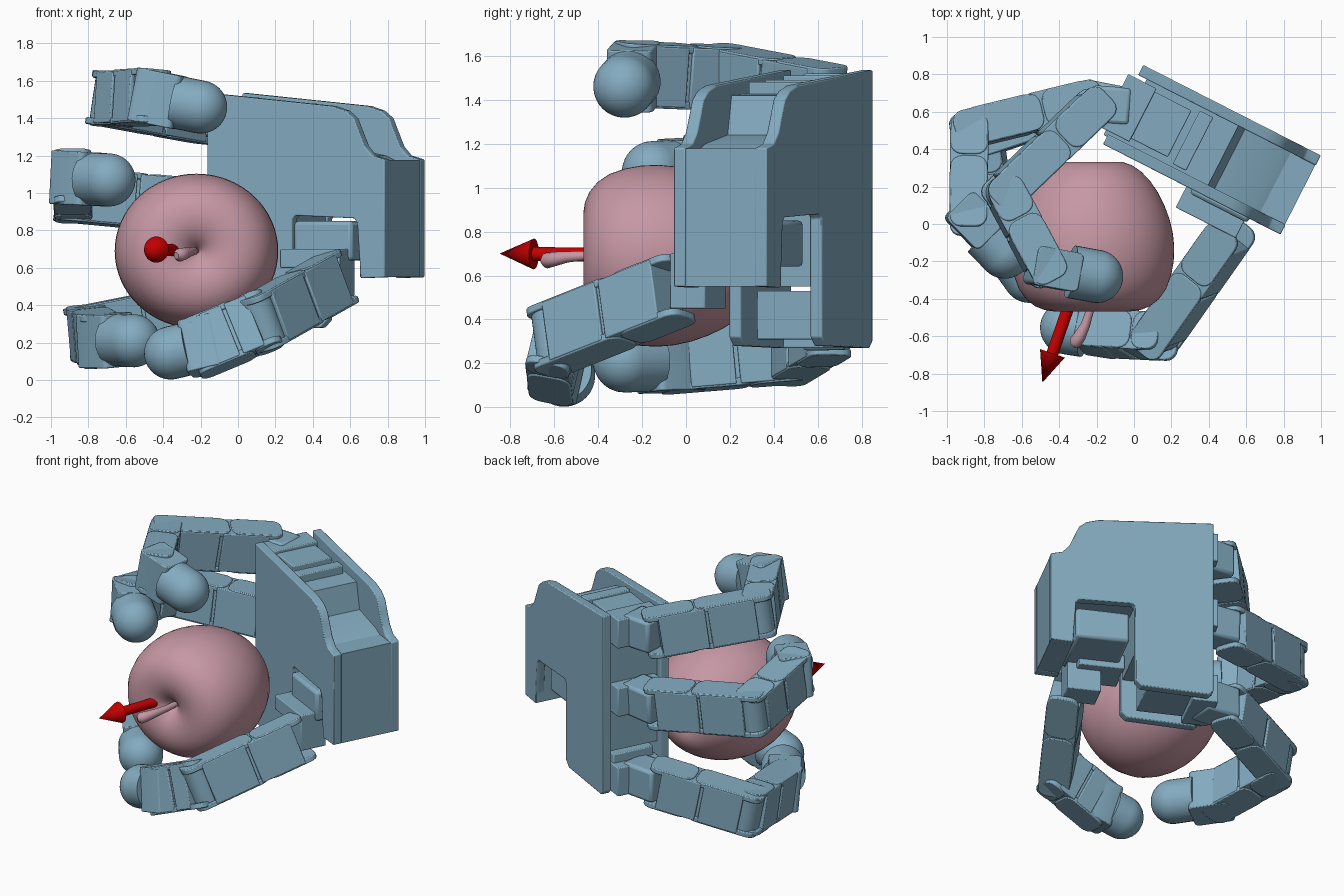
import bpy, bmesh, math
from mathutils import Vector, Matrix

if "Cube" in bpy.data.objects:
    bpy.data.objects.remove(bpy.data.objects["Cube"])


def material(name, rgb):
    m = bpy.data.materials.new(name)
    m.diffuse_color = (*rgb, 1)
    m.use_nodes = True
    m.node_tree.nodes["Principled BSDF"].inputs["Base Color"].default_value = m.diffuse_color
    return m


BLUE = material("blue_grey", (0.23, 0.41, 0.53))
PINK = material("pink", (0.56, 0.31, 0.37))
RED = material("red", (0.55, 0.0, 0.0))


def finish(name, bm, mat, mtx=Matrix(), bevel=0.0):
    bmesh.ops.recalc_face_normals(bm, faces=bm.faces)
    me = bpy.data.meshes.new(name)
    bm.to_mesh(me)
    bm.free()
    ob = bpy.data.objects.new(name, me)
    bpy.context.collection.objects.link(ob)
    ob.matrix_world = mtx
    me.materials.append(mat)
    if bevel:
        b = ob.modifiers.new("bevel", 'BEVEL')
        b.width, b.segments, b.limit_method = bevel, 2, 'ANGLE'
    bpy.context.view_layer.objects.active = ob
    ob.select_set(True)
    bpy.ops.object.shade_smooth_by_angle(angle=math.radians(35))
    ob.select_set(False)
    return ob


def box(name, lo, hi, mtx, bevel=0.006, mat=BLUE):
    lo, hi = Vector(lo), Vector(hi)
    bm = bmesh.new()
    bmesh.ops.create_cube(bm, size=1)
    bmesh.ops.scale(bm, vec=hi - lo, verts=bm.verts)
    bmesh.ops.translate(bm, vec=(lo + hi) / 2, verts=bm.verts)
    return finish(name, bm, mat, mtx, bevel)


def extrude(name, pts, vec, mtx, bevel=0.006):
    bm = bmesh.new()
    f = bm.faces.new([bm.verts.new(p) for p in pts])
    r = bmesh.ops.extrude_face_region(bm, geom=[f])
    bmesh.ops.translate(bm, vec=vec, verts=[v for v in r["geom"] if isinstance(v, bmesh.types.BMVert)])
    return finish(name, bm, BLUE, mtx, bevel)


def lathe(name, profile, mtx, mat, steps=32, subsurf=0):
    bm = bmesh.new()
    vs = [bm.verts.new((r, 0, z)) for r, z in profile]
    es = [bm.edges.new(p) for p in zip(vs, vs[1:])]
    bmesh.ops.spin(bm, geom=vs + es, axis=(0, 0, 1), cent=(0, 0, 0), angle=2 * math.pi, steps=steps)
    bmesh.ops.remove_doubles(bm, verts=bm.verts, dist=1e-4)
    ob = finish(name, bm, mat, mtx)
    if subsurf:
        s = ob.modifiers.new("subsurf", 'SUBSURF')
        s.levels = s.render_levels = subsurf
    return ob


def frame(p, q, up=(0, 0, 1)):
    """Matrix at p with x towards q and z close to up."""
    p, q = Vector(p), Vector(q)
    x = (q - p).normalized()
    y = Vector(up).cross(x).normalized()
    m = Matrix((x, y, x.cross(y))).transposed().to_4x4()
    m.translation = p
    return m, (q - p).length


def rounded(x0, x1, a, c, z):
    """Rounded rectangle outline in the curl plane."""
    pts = []
    for i, (cx, cy) in enumerate(((x1 - c, a - c), (x0 + c, a - c), (x0 + c, -a + c), (x1 - c, -a + c))):
        for k in range(5):
            t = math.pi / 2 * (i + k / 4)
            pts.append((cx + c * math.cos(t), cy + c * math.sin(t), z))
    return pts


def link(name, p, q, up, h=0.29, w=0.205):
    """Finger link: rounded side plates, a split motor core and a joint barrel."""
    m, L = frame(p, q, up)
    a, mid = w / 2, L * 0.5
    for s, z in (("lower", -h / 2), ("upper", h / 2 - 0.035)):
        extrude(f"{name}_{s}_plate", rounded(mid - 0.06, L + 0.09, a - 0.003, 0.06, z), (0, 0, 0.035), m)
        extrude(f"{name}_{s}_cover", rounded(-0.06, mid - 0.07, a - 0.003, 0.06, z), (0, 0, 0.035), m)
    d = h / 2 - 0.008
    for i, (x0, x1) in enumerate(((0.03, mid - 0.01), (mid + 0.01, L - 0.03))):
        box(f"{name}_core_{i}", (x0, -a, -d), (x1, a, d), m)
    box(f"{name}_spine", (0.04, -a + 0.015, -d + 0.02), (L - 0.04, a - 0.015, d - 0.02), m, 0)
    bm = bmesh.new()
    bmesh.ops.create_cone(bm, cap_ends=True, segments=24, radius1=a - 0.015, radius2=a - 0.015, depth=h - 0.05)
    finish(f"{name}_joint", bm, BLUE, m @ Matrix.Translation((L, 0, 0)))


def fingertip(name, p, q, up):
    """Square neck, short barrel and ball end."""
    m, L = frame(p, q, up)
    extrude(f"{name}_neck", rounded(-0.08, L * 0.6, 0.105, 0.03, -0.143), (0, 0, 0.286), m)
    r, n = 0.142, 12
    prof = [(0, L * 0.5), (r, L * 0.5)] + [
        (r * math.cos(math.pi / 2 * i / n), L + r * math.sin(math.pi / 2 * i / n)) for i in range(n + 1)]
    lathe(f"{name}_pad", prof, m @ Matrix.Rotation(math.pi / 2, 4, 'Y'), BLUE)


# Palm frame: u runs along the palm to the wrist, v points out of the back
PALM = Matrix.Translation((0.05, 0.85, 0)) @ Matrix.Rotation(math.radians(-27), 4, 'Z')
side = [(0, 0.3), (0.03, 0.27), (0.47, 0.28), (0.51, 0.32), (0.51, 0.86), (0.53, 0.88), (0.88, 0.865),
        (0.9, 0.84), (0.92, 0.545), (1.065, 0.55), (1.065, 1.18), (0.99, 1.2), (0.945, 1.25), (0.91, 1.33),
        (0.88, 1.4), (0.83, 1.44), (0.75, 1.465), (0.0, 1.535)]
for nm, v in (("palm_back_plate", -0.06), ("palm_front_plate", -0.475)):
    extrude(nm, [(u, v, z) for u, z in side], (0, 0.06, 0), PALM)
core = [(0.05, 0.9), (0.93, 0.9), (0.93, 1.17), (0.86, 1.2), (0.64, 1.24), (0.6, 1.42), (0.05, 1.44)]
extrude("palm_core", [(u, -0.42, z) for u, z in core], (0, 0.37, 0), PALM, 0)
box("wrist_block", (0.915, -0.472, 0.55), (1.062, -0.003, 1.178), PALM, 0)
box("palm_lower_core", (0.05, -0.42, 0.55), (0.5, -0.05, 0.91), PALM, 0)
box("palm_lower_motor", (0.03, -0.38, 0.31), (0.42, -0.09, 0.53), PALM)
box("palm_top_motor", (0.02, -0.38, 1.3), (0.34, -0.1, 1.49), PALM)
box("palm_top_bracket", (0.38, -0.4, 1.35), (0.46, -0.08, 1.48), PALM)

# Three fingers: knuckle, two links and a tip
fingers = {
    "top_finger": ((-0.2, 0.64, 1.41), (-0.69, 0.17, 1.50), (-0.475, -0.23, 1.515), (-0.2, -0.28, 1.46), (0.1, 0, 1)),
    "middle_finger": ((-0.24, 0.665, 0.93), (-0.88, 0.51, 0.99), (-0.885, 0.05, 1.08), (-0.69, -0.15, 1.07), (0, 0.05, 1)),
    "bottom_finger": ((-0.24, 0.65, 0.37), (-0.81, 0.46, 0.255), (-0.74, -0.03, 0.215), (-0.56, -0.28, 0.21), (-0.1, 0, 1)),
}
for name, (a, b, c, t, up) in fingers.items():
    z = a[2]
    box(f"{name}_mount", (-0.05, -0.4, z - 0.1), (0.12, -0.08, z + 0.1), PALM)
    box(f"{name}_mount_step", (-0.02, -0.43, z - 0.09), (0.06, -0.2, z + 0.03), PALM)
    m, L = frame((-0.06, 0.63, z), a, up)
    box(f"{name}_knuckle", (-0.04, -0.1, -0.11), (L + 0.03, 0.1, 0.11), m, 0.02)
    link(f"{name}_proximal", a, b, up)
    link(f"{name}_middle", b, c, up)
    fingertip(f"{name}_tip", c, t, up)

# Thumb
box("thumb_motor", (0.53, -0.5, 0.64), (0.88, -0.08, 0.85), PALM, 0.02)
box("thumb_swivel", (0.5, -0.6, 0.6), (0.8, -0.36, 0.7), PALM)
box("thumb_bracket", (0.64, -0.6, 0.45), (0.86, -0.42, 0.7), PALM)
T = ((0.51, -0.06, 0.53), (0.13, -0.6, 0.315), (-0.17, -0.585, 0.19), (-0.36, -0.555, 0.145))
tup = (-0.1, 0.2, 1)
link("thumb_proximal", T[0], T[1], tup, 0.3, 0.21)
link("thumb_middle", T[1], T[2], tup, 0.31, 0.21)
fingertip("thumb_tip", T[2], T[3], tup)

# Apple lying with its stem towards the front
apple = [(0, 0.34), (0.03, 0.4), (0.1, 0.455), (0.2, 0.475), (0.31, 0.45), (0.4, 0.36), (0.44, 0.2),
         (0.435, 0.05), (0.39, -0.1), (0.31, -0.24), (0.21, -0.325), (0.12, -0.34), (0.05, -0.31), (0, -0.27)]
AX = Matrix.Translation((-0.222, 0, 0.69)) @ Matrix.Diagonal((1.01, 1, 0.955, 1)) @ Matrix.Rotation(math.pi / 2, 4, 'X')
lathe("apple", apple, AX, PINK, 32, 1)

# Stem
cu = bpy.data.curves.new("apple_stem", 'CURVE')
cu.dimensions, cu.bevel_depth, cu.bevel_resolution, cu.use_fill_caps = '3D', 0.03, 4, True
sp = cu.splines.new('POLY')
path = [(-0.22, -0.28, 0.69, 0.6), (-0.235, -0.46, 0.69, 0.7), (-0.26, -0.54, 0.685, 0.85),
        (-0.29, -0.6, 0.675, 1.1), (-0.315, -0.635, 0.668, 1.2), (-0.33, -0.65, 0.665, 0.6)]
sp.points.add(len(path) - 1)
for pt, (x, y, z, r) in zip(sp.points, path):
    pt.co, pt.radius = (x, y, z, 1), r
sp.use_smooth = True
stem = bpy.data.objects.new("apple_stem", cu)
bpy.context.collection.objects.link(stem)
cu.materials.append(PINK)

# Direction arrow
m, L = frame((-0.225, -0.08, 0.69), (-0.49, -0.848, 0.70))
lathe("direction_arrow", [(0, 0), (0.032, 0), (0.032, L - 0.165), (0.07, L - 0.165), (0, L)],
      m @ Matrix.Rotation(math.pi / 2, 4, 'Y'), RED)
